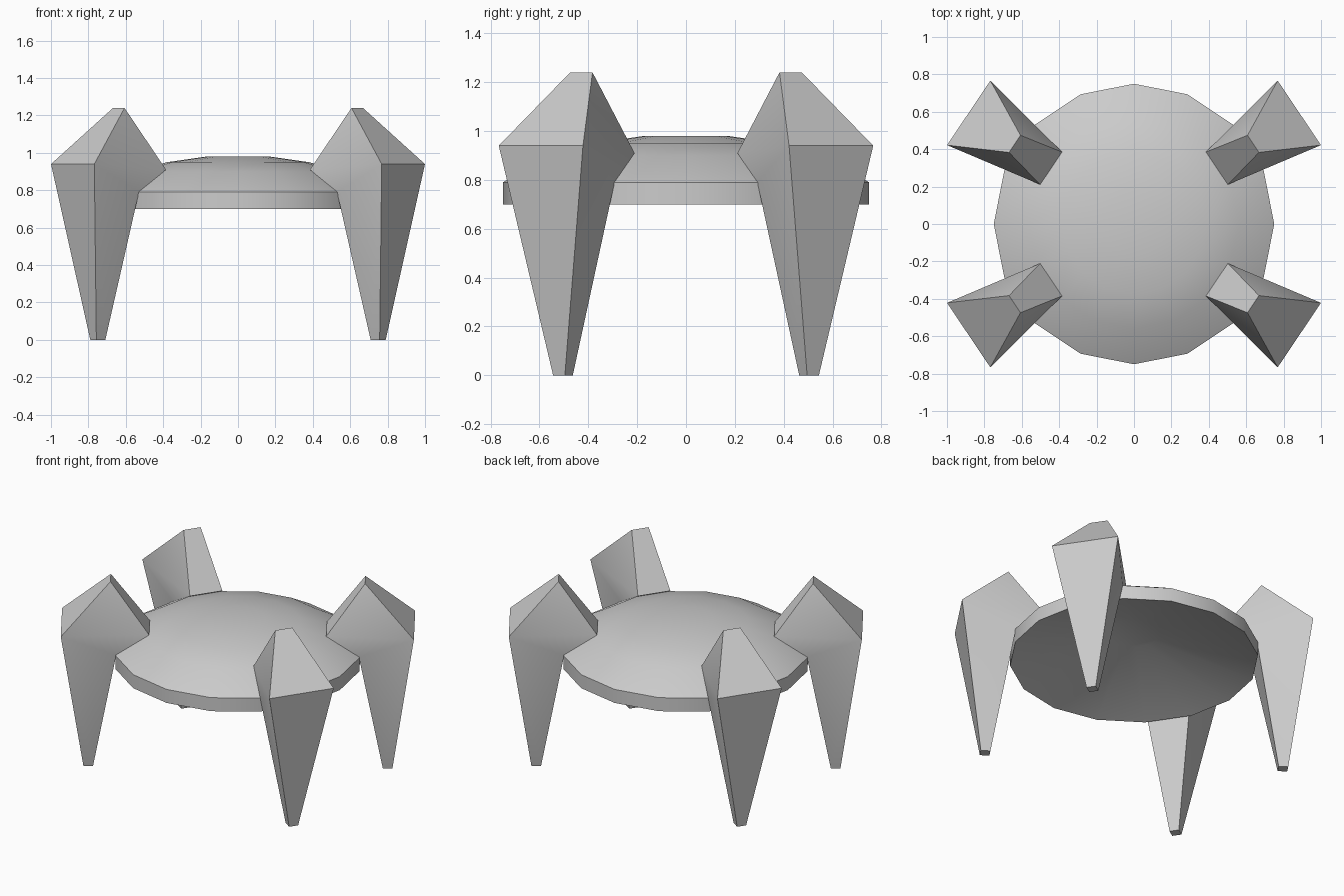
import bpy, bmesh, math
from mathutils import Vector

cube = bpy.data.objects.get("Cube")
if cube:
    bpy.data.objects.remove(cube, do_unlink=True)

# One plain grey for the whole model
grey = bpy.data.materials.new("plain grey")
grey.use_nodes = True
colour = (0.6, 0.6, 0.6, 1)
grey.diffuse_color = colour
grey.node_tree.nodes["Principled BSDF"].inputs["Base Color"].default_value = colour


def finish(bm, name):
    bmesh.ops.recalc_face_normals(bm, faces=bm.faces)
    mesh = bpy.data.meshes.new(name)
    bm.to_mesh(mesh)
    bm.free()
    mesh.materials.append(grey)
    obj = bpy.data.objects.new(name, mesh)
    bpy.context.collection.objects.link(obj)
    bpy.ops.object.select_all(action='DESELECT')
    obj.select_set(True)
    bpy.context.view_layer.objects.active = obj
    bpy.ops.object.shade_smooth_by_angle(angle=math.radians(30))


def make_body(sides=16):
    # Domed top, upright rim, and a hollow cone underneath with a flat centre
    profile = [(0.17, 0.98), (0.38, 0.95), (0.56, 0.90), (0.75, 0.79),
               (0.75, 0.70), (0.16, 0.89)]
    bm = bmesh.new()
    rings = []
    for r, z in profile:
        angles = [math.tau * i / sides for i in range(sides)]
        rings.append([bm.verts.new((r * math.cos(a), r * math.sin(a), z)) for a in angles])
    for upper, lower in zip(rings, rings[1:]):
        for i in range(sides):
            j = (i + 1) % sides
            bm.faces.new((upper[i], upper[j], lower[j], lower[i]))
    bm.faces.new(rings[0])
    bm.faces.new(rings[-1])
    finish(bm, "body_shell")


def make_leg(name, sx, sy):
    # Loop of cross edges: distance from centre, height, half width
    loop = [(1.065, 0.94, 0.2075), (0.768, 1.24, 0.055), (0.534, 0.91, 0.105),
            (0.732, 0.79, 0.14), (0.874, 0, 0.029), (0.932, 0, 0.029)]
    angle = math.radians(33.9)
    out = Vector((sx * math.cos(angle), sy * math.sin(angle), 0))
    across = Vector((-out.y, out.x, 0))
    bm = bmesh.new()
    sides = [[bm.verts.new(out * r + across * w * s + Vector((0, 0, z)))
              for r, z, w in loop] for s in (-1, 1)]
    a, b = sides
    for i in range(len(loop)):
        j = (i + 1) % len(loop)
        bm.faces.new((a[i], a[j], b[j], b[i]))
    # Side panels, folded softly at the knee
    for s in sides:
        bm.faces.new((s[0], s[1], s[2]))
        bm.faces.new((s[0], s[2], s[3]))
        bm.faces.new((s[0], s[3], s[4], s[5]))
    finish(bm, name)


make_body()
for depth, sy in (("front", -1), ("back", 1)):
    for side, sx in (("left", 1), ("right", -1)):
        make_leg(f"{depth}_{side}_leg", sx, sy)
